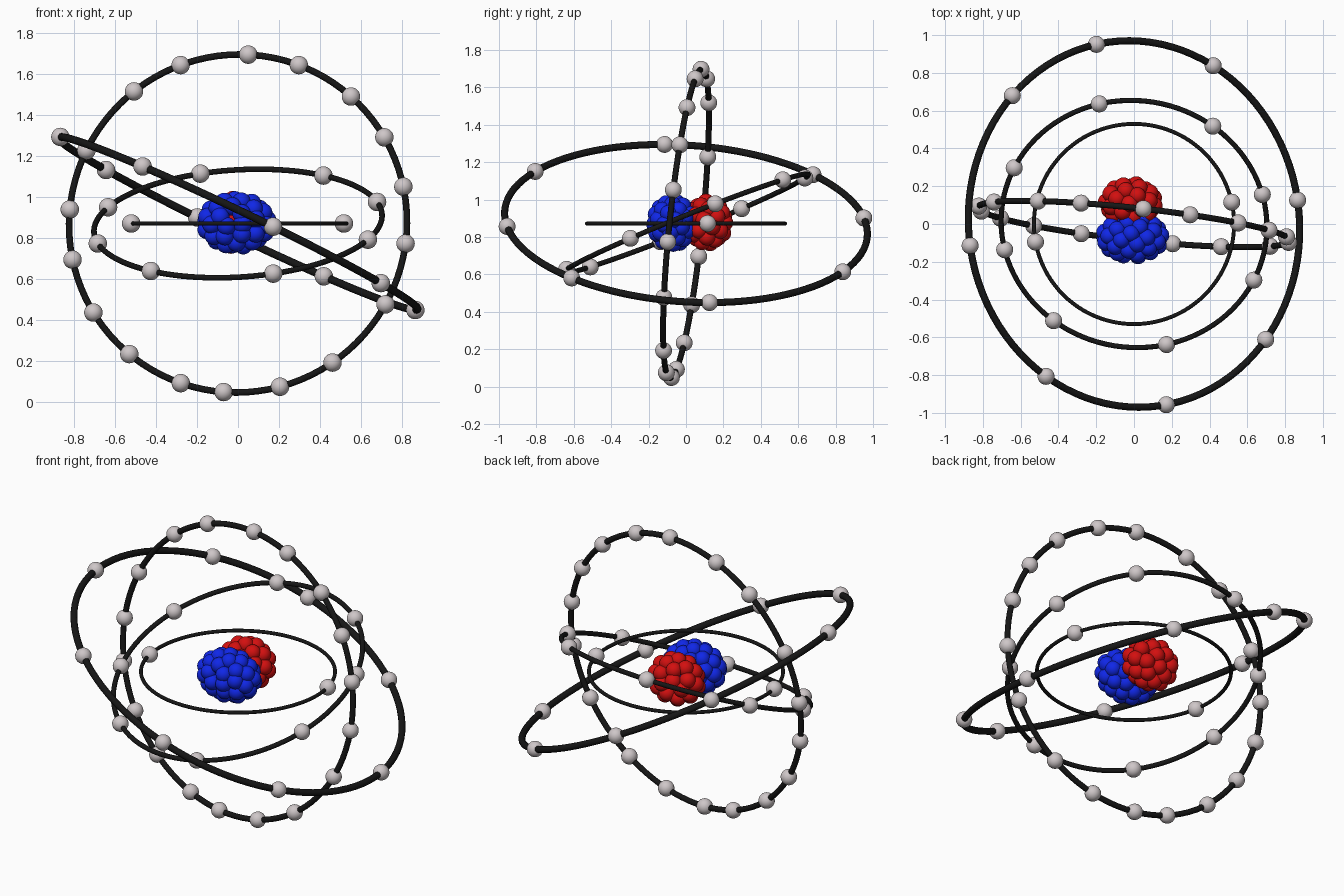
import bpy, math
from mathutils import Vector

if "Cube" in bpy.data.objects:
    bpy.data.objects.remove(bpy.data.objects["Cube"])

CENTRE = Vector((0, 0, 0.872))
BALL = 0.045


def material(name, rgb):
    m = bpy.data.materials.new(name)
    m.diffuse_color = (*rgb, 1)
    m.use_nodes = True
    m.node_tree.nodes["Principled BSDF"].inputs["Base Color"].default_value = m.diffuse_color
    return m


black = material("orbit_black", (0.008, 0.008, 0.008))
grey = material("electron_grey", (0.62, 0.57, 0.58))
blue = material("neutron_blue", (0.005, 0.02, 0.8))
red = material("proton_red", (0.65, 0.005, 0.005))


def ball_mesh(name, mat):
    bpy.ops.mesh.primitive_uv_sphere_add(segments=24, ring_count=14, radius=BALL)
    ob = bpy.context.object
    bpy.ops.object.shade_smooth()
    mesh = ob.data
    mesh.name = name
    mesh.materials.append(mat)
    bpy.data.objects.remove(ob)
    return mesh


def place(name, mesh, loc):
    ob = bpy.data.objects.new(name, mesh)
    ob.location = loc
    bpy.context.collection.objects.link(ob)


electron = ball_mesh("electron", grey)
neutron = ball_mesh("neutron", blue)
proton = ball_mesh("proton", red)


# Orbit ring perpendicular to its normal, with electrons put on the ring
def orbit(name, radius, normal, points):
    n = Vector(normal).normalized()
    bpy.ops.mesh.primitive_torus_add(
        major_radius=radius, minor_radius=radius * 0.0195,
        major_segments=96, minor_segments=12,
        location=CENTRE, rotation=n.to_track_quat('Z', 'Y').to_euler())
    ring = bpy.context.object
    ring.name = name + "_orbit"
    ring.data.materials.append(black)
    bpy.ops.object.shade_smooth()
    for p in points:
        place(name + "_electron", electron, CENTRE + Vector(p).normalized() * radius)


# Flat orbits: electrons read as (x, y), height from the plane z = a x + b y
def flat_orbit(name, radius, a, b, xy):
    orbit(name, radius, (-a, -b, 1), [(x, y, a * x + b * y) for x, y in xy])


flat_orbit("inner", 0.53, 0, 0, [(-0.52, -0.095), (0.515, 0.115)])
flat_orbit("second", 0.705, 0.063, 0.401, [
    (-0.185, 0.64), (0.415, 0.515), (0.675, 0.155), (0.63, -0.295),
    (0.17, -0.63), (-0.42, -0.505), (-0.68, -0.135), (-0.64, 0.30)])
flat_orbit("outer", 0.972, -0.478, -0.069, [
    (-0.2, 0.955), (0.42, 0.84), (0.86, 0.125), (0.69, -0.605),
    (0.17, -0.95), (-0.465, -0.805), (-0.87, -0.115), (-0.645, 0.68)])

# Upright orbit: electrons read as (x, z), depth from the plane y = a x + b z
a, b = -0.107, 0.104
xz = [(0.05, 1.695), (0.295, 1.64), (0.55, 1.49), (0.71, 1.29), (0.80, 1.05),
      (0.81, 0.775), (0.715, 0.48), (0.46, 0.195), (0.205, 0.075),
      (-0.07, 0.05), (-0.28, 0.09), (-0.53, 0.235), (-0.71, 0.435),
      (-0.81, 0.695), (-0.82, 0.94), (-0.745, 1.23), (-0.51, 1.52), (-0.28, 1.645)]
orbit("upright", 0.83, (-a, 1, -b),
      [(x, a * x + b * (z - CENTRE.z), z - CENTRE.z) for x, z in xz])


# Nucleus: balls spread evenly in a spiral over two touching ellipsoids
def cluster(name, mesh, count, centre, size):
    for i in range(count):
        y = 1 - 2 * (i + 0.5) / count
        r = math.sqrt(1 - y * y)
        t = i * math.pi * (3 - math.sqrt(5))
        d = Vector((r * math.cos(t), y, r * math.sin(t)))
        place(name, mesh, Vector(centre) + Vector([s * c for s, c in zip(size, d)]))


cluster("neutron", neutron, 48, (-0.008, -0.07, 0.875), (0.152, 0.1, 0.112))
cluster("proton", proton, 36, (-0.018, 0.115, 0.877), (0.128, 0.095, 0.11))
